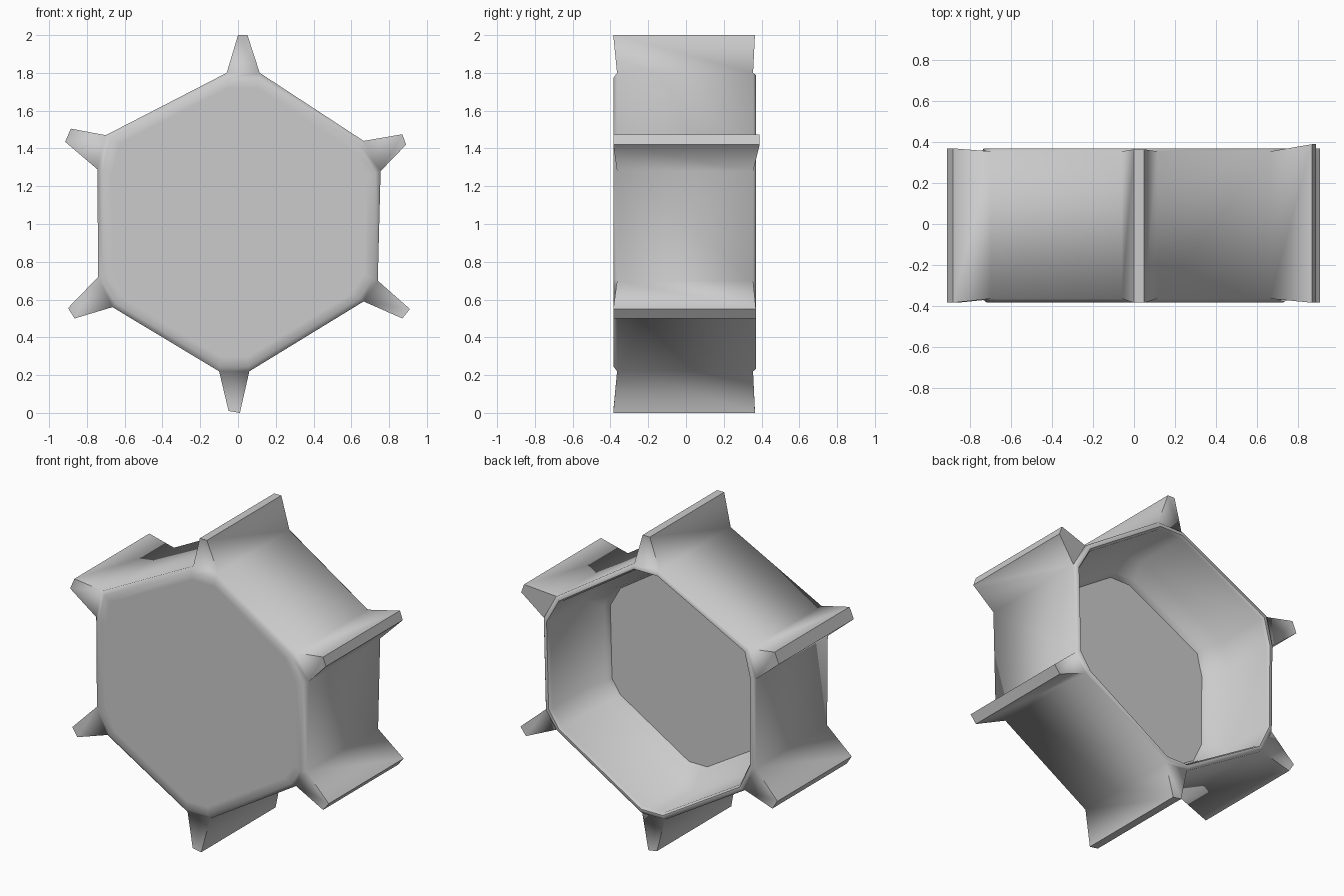
import bpy, bmesh, math

if "Cube" in bpy.data.objects:
    bpy.data.objects.remove(bpy.data.objects["Cube"])

# Front outline of each fin, clockwise from the top: base, tip, tip, base (x, z)
FINS = [
    [(-.06, 1.80), (0, 2.00), (.05, 2.00), (.115, 1.80)],
    [(.665, 1.44), (.87, 1.475), (.89, 1.42), (.755, 1.28)],
    [(.74, .70), (.91, .55), (.87, .50), (.665, .59)],
    [(.06, .22), (.01, 0), (-.05, .01), (-.10, .22)],
    [(-.665, .56), (-.865, .50), (-.90, .555), (-.74, .72)],
    [(-.745, 1.29), (-.915, 1.435), (-.885, 1.505), (-.70, 1.47)],
]
TIP_BACK = [.365, .39, .37, .365, .365, .37]
CZ = 1.01

# Body section, from the front plate around the rim to the inner floor: scale, y
SECTION = [(.90, -.385), (.965, -.385), (1, -.365), (1, .355), (.985, .37),
           (.96, .37), (.945, .35), (.945, 0), (.82, -.06), (.80, -.10), (.74, -.10)]
OUTER = 2  # index of the ring pair that forms the outer wall

base = [p for f in FINS for p in (f[0], f[3])]
n = len(base)
bm = bmesh.new()
rings = [[bm.verts.new((x * s, y, CZ + (z - CZ) * s)) for x, z in base]
         for s, y in SECTION]

# Shell: loft the rings, leaving openings where the fins attach
for k in range(len(rings) - 1):
    a, b = rings[k], rings[k + 1]
    for i in range(n):
        if k == OUTER and i % 2 == 0:
            continue
        j = (i + 1) % n
        bm.faces.new((a[i], a[j], b[j], b[i]))
bm.faces.new(rings[0][::-1])   # front plate
bm.faces.new(rings[-1])        # inner floor

# Tapered fins grown from the six corners
front, back = rings[OUTER], rings[OUTER + 1]
for i, fin in enumerate(FINS):
    p, q = 2 * i, 2 * i + 1
    tips_f = [bm.verts.new((x, -.385, z)) for x, z in fin[1:3]]
    tips_b = [bm.verts.new((x, TIP_BACK[i], z)) for x, z in fin[1:3]]
    f = [front[p], *tips_f, front[q]]
    b = [back[p], *tips_b, back[q]]
    for k in range(3):
        bm.faces.new((f[k], f[k + 1], b[k + 1], b[k]))
    bm.faces.new(f[::-1])
    bm.faces.new(b)

bmesh.ops.recalc_face_normals(bm, faces=bm.faces)
mesh = bpy.data.meshes.new("finned_hex_shell")
bm.to_mesh(mesh)
bm.free()
shell = bpy.data.objects.new("finned_hex_shell", mesh)
bpy.context.collection.objects.link(shell)

# Soft shading across fin roots and rim, crisp fin tips
bpy.context.view_layer.objects.active = shell
shell.select_set(True)
bpy.ops.object.shade_smooth_by_angle(angle=math.radians(58))
